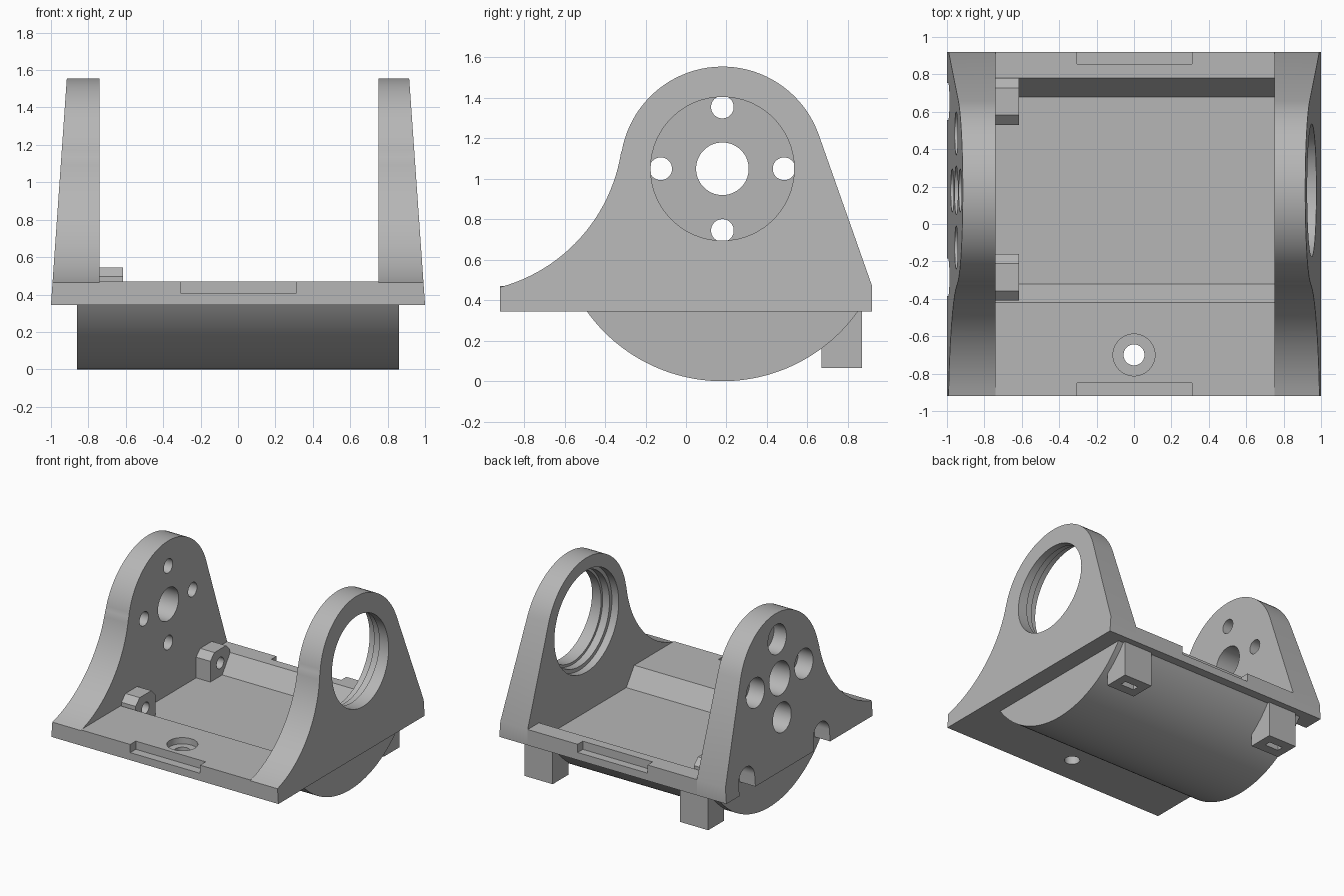
import bpy, bmesh, math
from math import radians, cos, sin
from mathutils import Matrix

if "Cube" in bpy.data.objects:
    bpy.data.objects.remove(bpy.data.objects["Cube"], do_unlink=True)

grey = bpy.data.materials.new("plain_grey")
grey.use_nodes = True
grey.diffuse_color = (0.47, 0.47, 0.47, 1)
grey.node_tree.nodes["Principled BSDF"].inputs["Base Color"].default_value = (0.47, 0.47, 0.47, 1)

BOTTOM, DECK = 0.345, 0.47      # underside and top of the base
IN_L, IN_R = -0.74, 0.75        # inner faces of the two uprights
HUB = (0.18, 1.05)              # axle centre (y, z)


def finish(name, bm):
    bmesh.ops.recalc_face_normals(bm, faces=bm.faces[:])
    mesh = bpy.data.meshes.new(name)
    bm.to_mesh(mesh)
    bm.free()
    mesh.materials.append(grey)
    ob = bpy.data.objects.new(name, mesh)
    bpy.context.collection.objects.link(ob)
    return ob


def extrude_x(name, profile, x0, x1):
    """Extrude a (y, z) profile along x; x1 may be a function of z."""
    end = x1 if callable(x1) else (lambda z: x1)
    bm = bmesh.new()
    a = [bm.verts.new((x0, y, z)) for y, z in profile]
    b = [bm.verts.new((end(z), y, z)) for y, z in profile]
    bm.faces.new(a)
    bm.faces.new(b)
    n = len(a)
    for i in range(n):
        j = (i + 1) % n
        bm.faces.new((a[i], a[j], b[j], b[i]))
    return finish(name, bm)


def box(name, lo, hi):
    y0, y1, z0, z1 = lo[1], hi[1], lo[2], hi[2]
    return extrude_x(name, [(y0, z0), (y1, z0), (y1, z1), (y0, z1)], lo[0], hi[0])


def arc(cy, cz, r, a0, a1, n):
    """Points on a circle in the (y, z) plane, angles in degrees."""
    steps = [radians(a0 + (a1 - a0) * i / n) for i in range(n + 1)]
    return [(cy + r * cos(t), cz + r * sin(t)) for t in steps]


def rod_x(y, z, r, x0, x1):
    return extrude_x("cutter", arc(y, z, r, 0, 354, 59), x0, x1)


def rod_z(x, y, r, z0, z1):
    bm = bmesh.new()
    bmesh.ops.create_cone(bm, cap_ends=True, segments=48, radius1=r, radius2=r, depth=z1 - z0,
                          matrix=Matrix.Translation((x, y, (z0 + z1) / 2)))
    return finish("cutter", bm)


def select(ob):
    bpy.ops.object.select_all(action='DESELECT')
    ob.select_set(True)
    bpy.context.view_layer.objects.active = ob


def cut(target, cutters):
    select(target)
    for c in cutters:
        c.hide_render = True
        mod = target.modifiers.new("cut", 'BOOLEAN')
        mod.operation = 'DIFFERENCE'
        mod.solver = 'EXACT'
        mod.object = c
        bpy.ops.object.modifier_apply(modifier=mod.name)
        bpy.data.objects.remove(c, do_unlink=True)


parts = []

# Base: deck, sloped tray and rounded belly in one section
belly = arc(0.18, 0.823, 0.823, 324.5, 215.5, 48)
section = [(-0.92, BOTTOM), (-0.92, DECK), (-0.42, DECK), (-0.32, 0.33), (0.68, 0.33),
           (0.78, DECK), (0.92, DECK), (0.92, BOTTOM)] + belly
base = extrude_x("base_tray", section, IN_L, IN_R)
cut(base, [
    box("cutter", (-0.305, -1, 0.405), (0.31, -0.85, 0.6)),
    box("cutter", (-0.305, 0.855, 0.405), (0.31, 1, 0.6)),
    rod_z(0, -0.7, 0.112, 0.42, 0.6),
    rod_z(0, -0.7, 0.056, 0.2, 0.6),
])
parts.append(base)

# Belly ends running under the uprights
left_end = extrude_x("belly_end_left", belly, IN_R, 0.86)
right_end = extrude_x("belly_end_right", belly, -0.86, IN_L)
parts += [left_end, right_end]

# Uprights: flared front, round head, straight back, tapered outer face
outline = [(-0.92, BOTTOM)]
outline += arc(-1.134, 1.259, 0.823, -74.9, -9, 24)
outline += arc(*HUB, 0.505, 170, 19.4, 40)
outline += [(0.92, DECK), (0.92, BOTTOM)]


def outer(z):
    return 1 - 0.07 * (z - BOTTOM)


# Bearing upright with a stepped bore
bearing = extrude_x("bearing_upright", outline, IN_R, outer)
cut(bearing, [
    rod_x(*HUB, 0.355, 0.6, 1.2),
    rod_x(*HUB, 0.375, 0.6, 0.87),
    rod_x(*HUB, 0.405, 0.6, 0.81),
])
parts.append(bearing)

# Drive upright with centre hole, four counterbored holes and two screw slots
SCREW_Y, SCREW_Z = (-0.285, 0.655), 0.435
drive = extrude_x("drive_upright", outline, IN_L, lambda z: -outer(z))
cutters = [rod_x(*HUB, 0.13, -1.2, -0.6)]
for k in range(4):
    y = HUB[0] + 0.305 * cos(k * math.pi / 2)
    z = HUB[1] + 0.305 * sin(k * math.pi / 2)
    cutters += [rod_x(y, z, 0.056, -1.2, -0.6), rod_x(y, z, 0.115, -1.2, -0.82)]
for y in SCREW_Y:
    slot = arc(y, SCREW_Z, 0.1, 0, 180, 24) + [(y - 0.1, 0.2), (y + 0.1, 0.2)]
    cutters += [extrude_x("cutter", slot, -1.2, -0.86), rod_x(y, SCREW_Z, 0.045, -1.2, -0.6)]
cut(drive, cutters)
parts.append(drive)

# Screw blocks on the inside of the drive upright
for label, y in zip(("front", "back"), SCREW_Y):
    shape = [(y - 0.125, 0.325), (y - 0.125, 0.495), (y - 0.073, 0.545),
             (y + 0.073, 0.545), (y + 0.125, 0.495), (y + 0.125, 0.325)]
    block = extrude_x(label + "_screw_block", shape, IN_L, -0.615)
    cut(block, [rod_x(y, SCREW_Z, 0.045, -1, -0.5)])
    parts.append(block)

# Rear feet with a slot in the underside
foot = [(0.67, 0.065), (0.87, 0.065), (0.87, BOTTOM), (0.72, BOTTOM), (0.67, 0.3)]
for label, x in (("left", 0.69), ("right", -0.68)):
    ob = extrude_x(label + "_rear_foot", foot, x - 0.125, x + 0.125)
    cut(ob, [box("cutter", (x - 0.06, 0.745, 0), (x + 0.06, 0.795, 0.16))])
    parts.append(ob)

for ob in parts:
    select(ob)
    bpy.ops.object.shade_smooth_by_angle(angle=radians(30))
